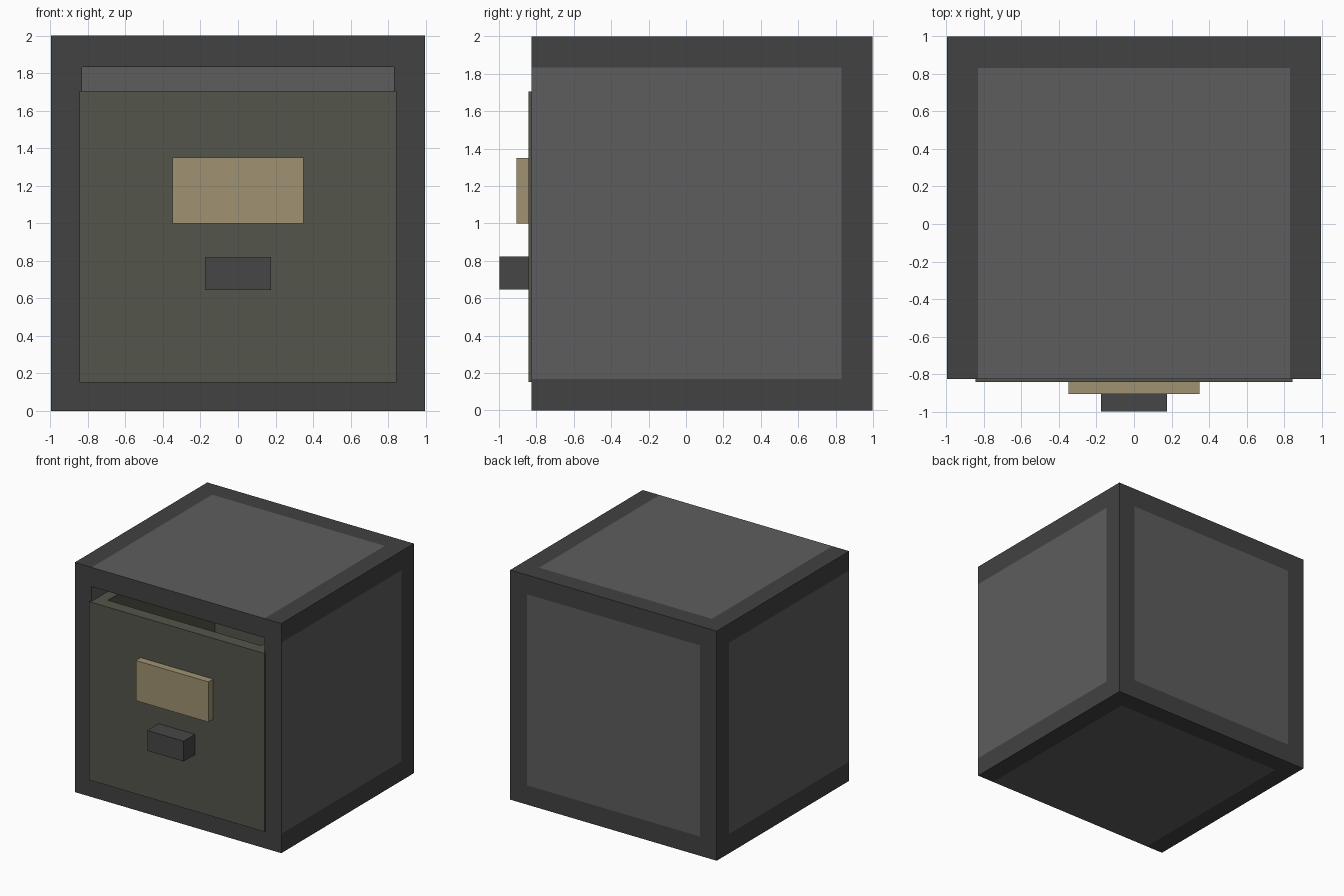
import bpy, bmesh
from mathutils import Vector, Matrix

if "Cube" in bpy.data.objects:
    bpy.data.objects.remove(bpy.data.objects["Cube"])


def material(name, rgb):
    m = bpy.data.materials.new(name)
    m.diffuse_color = (*rgb, 1)
    m.use_nodes = True
    m.node_tree.nodes["Principled BSDF"].inputs["Base Color"].default_value = m.diffuse_color
    return m


DARK = material("dark_frame", (0.054, 0.054, 0.054))
GREY = material("grey_panel", (0.11, 0.11, 0.11))
OLIVE = material("olive_drawer", (0.087, 0.089, 0.067))
TAN = material("tan_label", (0.35, 0.29, 0.165))
IRON = material("handle_grey", (0.062, 0.062, 0.062))


def box(lo, hi):
    lo, hi = Vector(lo), Vector(hi)
    bm = bmesh.new()
    bmesh.ops.create_cube(bm, size=1, matrix=Matrix.Translation((lo + hi) / 2)
                          @ Matrix.Diagonal((*(hi - lo), 1)))
    return bm


def finish(bm, name, *mats):
    bmesh.ops.recalc_face_normals(bm, faces=bm.faces[:])
    me = bpy.data.meshes.new(name)
    bm.to_mesh(me)
    bm.free()
    for m in mats:
        me.materials.append(m)
    ob = bpy.data.objects.new(name, me)
    bpy.context.collection.objects.link(ob)
    return ob


def push_in(bm, face, offset):
    """Sink a face into the solid, making a cavity; returns the new faces."""
    old = set(bm.faces)
    r = bmesh.ops.extrude_face_region(bm, geom=[face])
    verts = [g for g in r["geom"] if isinstance(g, bmesh.types.BMVert)]
    bmesh.ops.translate(bm, vec=offset, verts=verts)
    if face.is_valid:
        bmesh.ops.delete(bm, geom=[face], context="FACES_ONLY")
    return [f for f in bm.faces if f not in old]


# Cabinet: one solid cut along the frame lines, with flush grey panels
FRONT, IN = -0.825, 0.832
bm = box((-0.995, FRONT, 0), (0.995, 0.998, 2))
for co, no in (((IN, 0, 0), (1, 0, 0)), ((-IN, 0, 0), (1, 0, 0)), ((0, IN, 0), (0, 1, 0)),
               ((0, 0, 0.168), (0, 0, 1)), ((0, 0, 1.832), (0, 0, 1))):
    bmesh.ops.bisect_plane(bm, geom=bm.verts[:] + bm.edges[:] + bm.faces[:],
                           plane_co=co, plane_no=no)
opening = None
for f in bm.faces:
    c = f.calc_center_median()
    inner = (abs(c.x) < IN) + (c.y < IN) + (abs(c.z - 1) < IN)
    if c.y < FRONT + 0.01:
        if inner == 3:
            opening = f
    elif inner == 2:
        f.material_index = 1
for f in push_in(bm, opening, (0, IN - FRONT, 0)):
    f.material_index = 1
finish(bm, "cabinet_body", DARK, GREY)

# Drawer: open-topped tray with a slightly proud front
bm = box((-0.845, -0.842, 0.152), (0.845, 0.845, 1.705))
top = max(bm.faces, key=lambda f: f.calc_center_median().z)
bmesh.ops.inset_region(bm, faces=[top], thickness=0.15)
push_in(bm, top, (0, 0, -1.4))
finish(bm, "drawer", OLIVE)

# Label plate and handle on the drawer front
finish(box((-0.35, -0.907, 1.0), (0.35, -0.84, 1.35)), "label_plate", TAN)
finish(box((-0.175, -0.998, 0.645), (0.175, -0.84, 0.822)), "drawer_handle", IRON)
